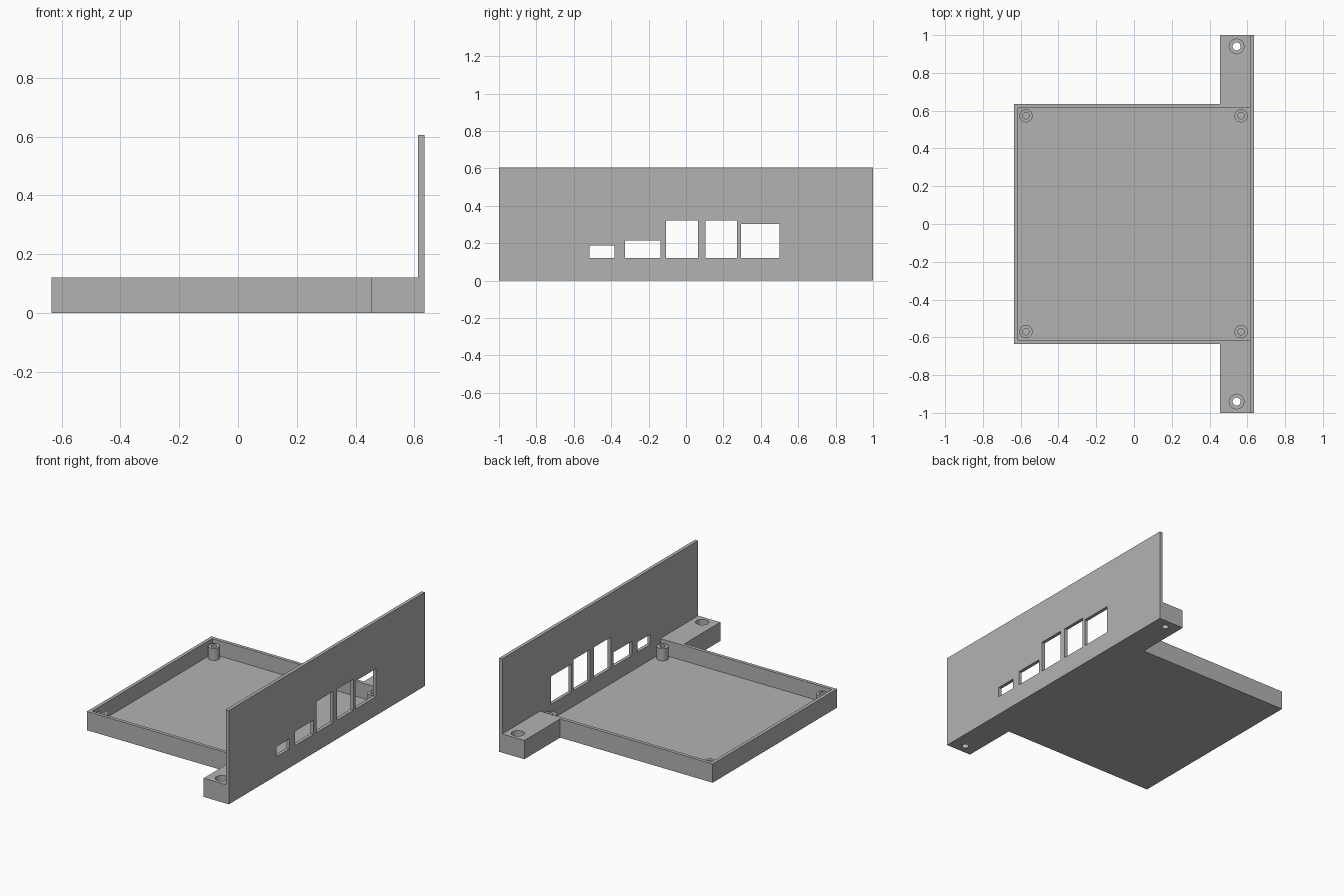
import bpy, bmesh
from mathutils import Matrix, Vector

if "Cube" in bpy.data.objects:
    bpy.data.objects.remove(bpy.data.objects["Cube"], do_unlink=True)

grey = bpy.data.materials.new("plain_grey")
grey.use_nodes = True
colour = (0.45, 0.45, 0.45, 1)
grey.diffuse_color = colour
grey.node_tree.nodes["Principled BSDF"].inputs["Base Color"].default_value = colour

HALF, WALL, RIM, TOP = 0.635, 0.022, 0.121, 0.606
INNER = HALF - WALL
TAB_X = 0.455


def add_object(name, bm):
    bmesh.ops.recalc_face_normals(bm, faces=bm.faces)
    mesh = bpy.data.meshes.new(name)
    bm.to_mesh(mesh)
    bm.free()
    mesh.materials.append(grey)
    obj = bpy.data.objects.new(name, mesh)
    bpy.context.collection.objects.link(obj)
    return obj


def prism(name, outline, z0, z1):
    bm = bmesh.new()
    face = bm.faces.new([bm.verts.new((x, y, z0)) for x, y in outline])
    top = bmesh.ops.extrude_face_region(bm, geom=[face])["geom"]
    verts = [v for v in top if isinstance(v, bmesh.types.BMVert)]
    bmesh.ops.translate(bm, verts=verts, vec=(0, 0, z1 - z0))
    return add_object(name, bm)


def box(name, x0, x1, y0, y1, z0, z1):
    return prism(name, [(x0, y0), (x1, y0), (x1, y1), (x0, y1)], z0, z1)


def cylinder(name, x, y, r, z0, z1):
    bm = bmesh.new()
    bmesh.ops.create_cone(bm, cap_ends=True, segments=24, radius1=r, radius2=r,
                          depth=z1 - z0,
                          matrix=Matrix.Translation(Vector((x, y, (z0 + z1) / 2))))
    return add_object(name, bm)


def combine(obj, other, operation="DIFFERENCE"):
    mod = obj.modifiers.new("join_or_cut", "BOOLEAN")
    mod.operation, mod.solver, mod.object = operation, "EXACT", other
    bpy.context.view_layer.objects.active = obj
    bpy.ops.object.modifier_apply(modifier=mod.name)
    bpy.data.objects.remove(other, do_unlink=True)


# Tray base with a mounting tab on each side
half_outline = [(HALF, 1), (TAB_X, 1), (TAB_X, HALF), (-HALF, HALF)]
outline = half_outline + [(x, -y) for x, y in reversed(half_outline)]
body = prism("tray_and_port_panel", outline, 0, RIM)
combine(body, box("tray_cavity", -INNER, INNER, -INNER, INNER, WALL, RIM + 0.1))

# Upright port panel
combine(body, box("port_panel", INNER, HALF, -1, 1, 0, TOP), "UNION")

# Port openings: y start, y end, top
ports = [(-0.515, -0.382, 0.187), (-0.326, -0.135, 0.214), (-0.108, 0.064, 0.323),
         (0.105, 0.273, 0.323), (0.294, 0.501, 0.302)]
for y0, y1, top in ports:
    combine(body, box("port_cutter", INNER - 0.05, HALF + 0.05, y0, y1, RIM + 0.001, top))

# Counterbored screw holes in the tabs
for side in (-1, 1):
    y = side * 0.94
    combine(body, cylinder("screw_hole", 0.543, y, 0.021, -0.05, RIM + 0.05))
    combine(body, cylinder("counterbore", 0.543, y, 0.039, 0.06, RIM + 0.05))

# Merge coplanar faces
bm = bmesh.new()
bm.from_mesh(body.data)
bmesh.ops.remove_doubles(bm, verts=bm.verts, dist=0.0001)
bmesh.ops.dissolve_limit(bm, angle_limit=0.01, verts=bm.verts, edges=bm.edges)
bm.to_mesh(body.data)
bm.free()

# Hollow standoff posts in the four corners
for x, x_name in ((-0.572, "right"), (0.567, "left")):
    for y, y_name in ((-0.57, "front"), (0.573, "back")):
        post = cylinder(f"standoff_{y_name}_{x_name}", x, y, 0.035, WALL - 0.005, 0.1)
        combine(post, cylinder("post_hole", x, y, 0.017, WALL + 0.002, 0.15))
